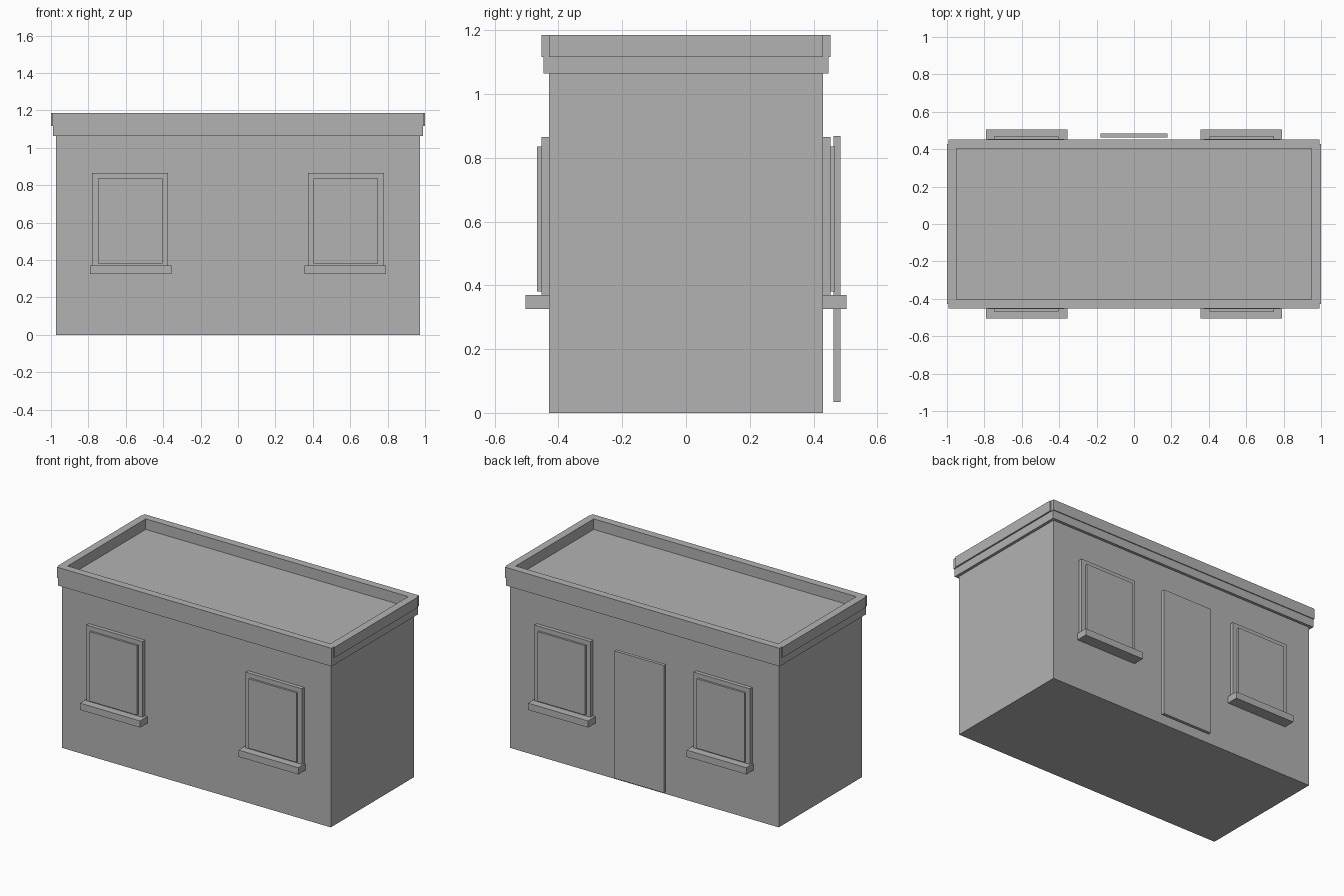
import bpy

cube = bpy.data.objects.get("Cube")
if cube:
    bpy.data.objects.remove(cube, do_unlink=True)

# Single plain grey for the whole building
grey = bpy.data.materials.new("plain_grey")
grey.use_nodes = True
grey.diffuse_color = (0.45, 0.45, 0.45, 1)
grey.node_tree.nodes["Principled BSDF"].inputs["Base Color"].default_value = grey.diffuse_color


def box(name, x, y, z):
    """Box spanning the given (low, high) ranges."""
    bpy.ops.mesh.primitive_cube_add(size=1)
    ob = bpy.context.object
    ob.name = name
    ob.location = [sum(r) / 2 for r in (x, y, z)]
    ob.scale = [abs(r[1] - r[0]) for r in (x, y, z)]
    bpy.ops.object.transform_apply(location=True, rotation=False, scale=True)
    ob.data.materials.append(grey)
    return ob


def ring(name, outer, inner, z):
    """Upright band between two outlines, with a hole in the middle."""
    curve = bpy.data.curves.new(name, "CURVE")
    curve.dimensions = "2D"
    curve.fill_mode = "BOTH"
    curve.extrude = (z[1] - z[0]) / 2
    for outline in (outer, inner):
        spline = curve.splines.new("POLY")
        spline.points.add(len(outline) - 1)
        for point, (x, y) in zip(spline.points, outline):
            point.co = (x, y, 0, 1)
        spline.use_cyclic_u = True
        spline.use_smooth = False
    temp = bpy.data.objects.new(name + "_outline", curve)
    bpy.context.collection.objects.link(temp)
    mesh = bpy.data.meshes.new_from_object(
        temp.evaluated_get(bpy.context.evaluated_depsgraph_get()))
    bpy.data.objects.remove(temp, do_unlink=True)
    ob = bpy.data.objects.new(name, mesh)
    ob.location.z = sum(z) / 2
    bpy.context.collection.objects.link(ob)
    mesh.materials.clear()
    mesh.materials.append(grey)


def mirrored(quarter):
    """Full outline from the points of its +x +y quarter."""
    back = quarter + [(-x, y) for x, y in reversed(quarter)]
    return back + [(x, -y) for x, y in reversed(back)]


# Walls and flat roof slab
WALL_X, WALL_Y, EAVE, ROOF, TOP = 0.972, 0.429, 1.064, 1.117, 1.186
box("walls", (-WALL_X, WALL_X), (-WALL_Y, WALL_Y), (0, EAVE))
box("roof_slab", (-0.99, 0.99), (-0.447, 0.447), (EAVE, ROOF))

# Parapet, whose end boards stand slightly proud between the long boards
ring("parapet",
     mirrored([(1.0, WALL_Y), (0.993, WALL_Y), (0.993, 0.453)]),
     mirrored([(0.95, 0.403)]), (ROOF, TOP))

# Two windows on the front and two on the back
for face, sy in (("front", -1), ("back", 1)):
    for side, sx in (("right", -1), ("left", 1)):
        def part(kind, x, y, z):
            box(f"{face}_{side}_window_{kind}",
                [sx * v for v in x], [sy * v for v in y], z)
        part("frame", (0.373, 0.78), (WALL_Y, 0.454), (0.37, 0.865))
        part("pane", (0.404, 0.749), (0.454, 0.467), (0.38, 0.835))
        part("sill", (0.356, 0.79), (WALL_Y, 0.504), (0.326, 0.37))

# Door panel standing just off the back wall
box("back_door", (-0.179, 0.179), (0.463, 0.484), (0.034, 0.868))
